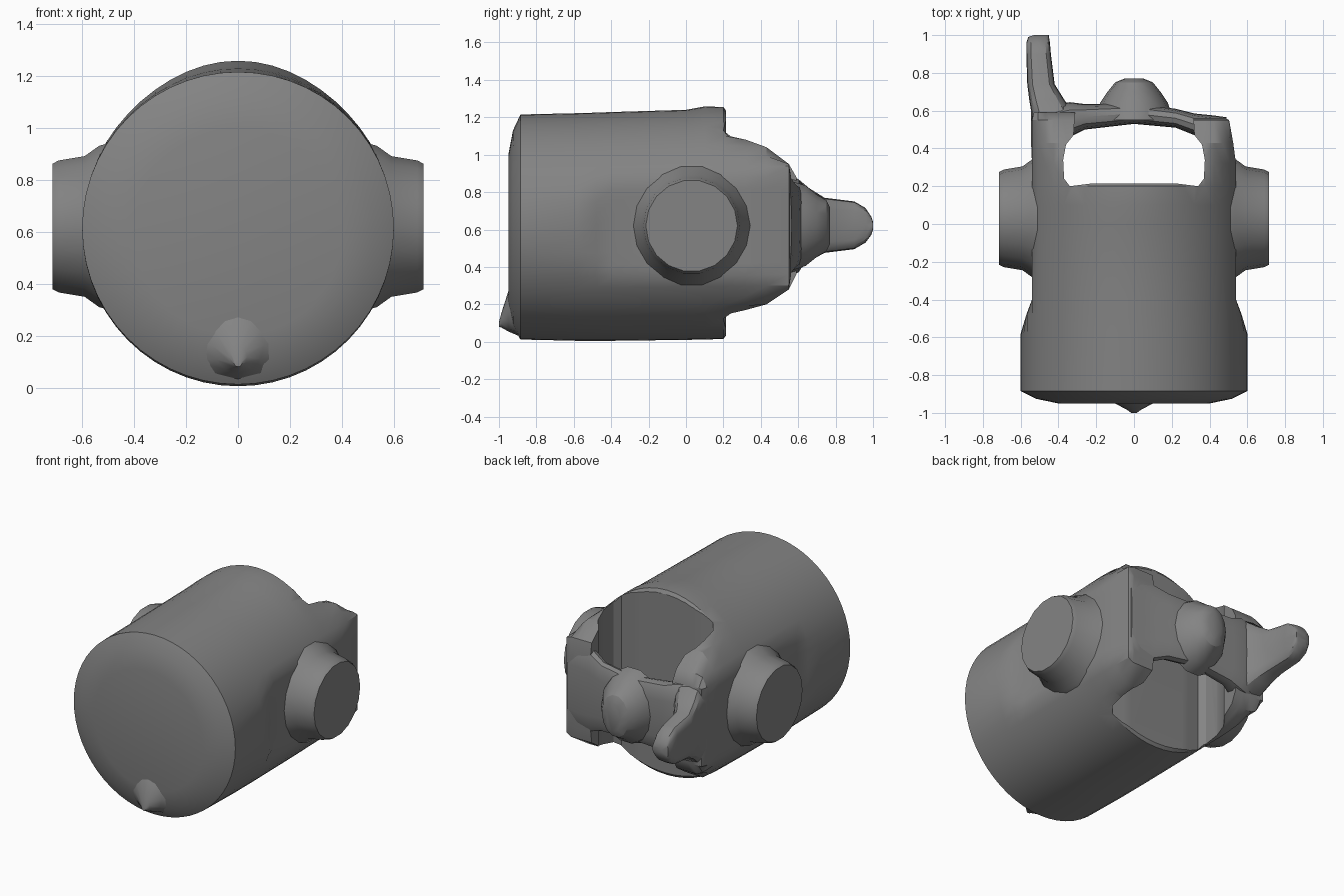
import bpy, bmesh, math

if "Cube" in bpy.data.objects:
    bpy.data.objects.remove(bpy.data.objects["Cube"])

# Dark grey finish for every part
dark = bpy.data.materials.new("dark_grey")
dark.diffuse_color = (0.23, 0.23, 0.23, 1)
dark.use_nodes = True
dark.node_tree.nodes["Principled BSDF"].inputs["Base Color"].default_value = dark.diffuse_color


def smooth(ob, angle=30):
    bpy.ops.object.select_all(action='DESELECT')
    ob.select_set(True)
    bpy.context.view_layer.objects.active = ob
    bpy.ops.object.shade_smooth_by_angle(angle=math.radians(angle))


def loft(name, rings):
    """Skin a list of equal-length vertex rings and cap both ends."""
    bm = bmesh.new()
    rows = [[bm.verts.new(p) for p in ring] for ring in rings]
    n = len(rows[0])
    for a, b in zip(rows, rows[1:]):
        for i in range(n):
            j = (i + 1) % n
            bm.faces.new((a[i], a[j], b[j], b[i]))
    bm.faces.new(rows[0][::-1])
    bm.faces.new(rows[-1])
    bmesh.ops.recalc_face_normals(bm, faces=bm.faces)
    mesh = bpy.data.meshes.new(name)
    bm.to_mesh(mesh)
    bm.free()
    mesh.materials.append(dark)
    ob = bpy.data.objects.new(name, mesh)
    bpy.context.collection.objects.link(ob)
    smooth(ob)
    return ob


def oval(n, ra, rb, power=2.0):
    """Superellipse outline as (a, b) pairs."""
    pts = []
    for i in range(n):
        t = 2 * math.pi * i / n
        c, s = math.cos(t), math.sin(t)
        pts.append((ra * math.copysign(abs(c) ** (2 / power), c),
                    rb * math.copysign(abs(s) ** (2 / power), s)))
    return pts


def clamp(v, lo, hi):
    return max(lo, min(hi, v))


# Barrel with flattened sides, tapering into the two rear arms
# (y, radius x, side limit, z low, z high, top bump, clip low, clip high)
sections = [
    (-0.95, 0.40, 0.60, 0.20, 1.00, 0, 0, 2),
    (-0.925, 0.52, 0.60, 0.08, 1.13, 0, 0, 2),
    (-0.885, 0.60, 0.60, 0.012, 1.215, 0, 0, 2),
    (-0.58, 0.60, 0.60, 0.005, 1.218, 0.004, 0, 2),
    (-0.48, 0.60, 0.57, 0.005, 1.22, 0.005, 0, 2),
    (-0.40, 0.60, 0.54, 0.005, 1.22, 0.008, 0, 2),
    (0.00, 0.60, 0.54, 0.01, 1.225, 0.015, 0, 2),
    (0.10, 0.60, 0.54, 0.012, 1.225, 0.033, 0, 2),
    (0.20, 0.60, 0.54, 0.015, 1.225, 0.03, 0, 2),
    (0.32, 0.60, 0.54, 0.015, 1.22, 0, 0.17, 1.08),
    (0.43, 0.60, 0.545, 0.02, 1.22, 0, 0.20, 1.04),
    (0.55, 0.60, 0.545, 0.02, 1.22, 0, 0.28, 0.95),
    (0.59, 0.60, 0.53, 0.02, 1.22, 0, 0.36, 0.88),
]
rings = []
for y, rx, lim, z0, z1, bump, lo, hi in sections:
    taper = max(0, y - 0.32) * 0.18      # right arm leans inward
    rz = (z1 - z0) / 2
    rings.append([(clamp(a, -lim, lim - taper),
                   y if y < 0.58 or a < 0 else 0.562,
                   clamp((z0 + z1) / 2 + b + bump * max(0, b / rz) ** 5, lo, hi))
                  for a, b in oval(56, rx, rz)])
body = loft("barrel_body", rings)

# Slot between the arms, open to the rear (crossbar closes it)
half = [(0.22, 0.215), (0.34, 0.20), (0.37, 0.24), (0.375, 0.34), (0.36, 0.42),
        (0.32, 0.47), (0.30, 0.8)]
outline = half + [(-x, y) for x, y in reversed(half)]
cutter = loft("slot_cutter", [[(x, y, z) for x, y in outline] for z in (-0.5, 2.0)])
mod = body.modifiers.new("slot", 'BOOLEAN')
mod.operation = 'DIFFERENCE'
mod.solver = 'EXACT'
mod.object = cutter
bpy.context.view_layer.objects.active = body
bpy.ops.object.modifier_apply(modifier=mod.name)
bpy.data.objects.remove(cutter)
smooth(body)

# Crossbar joining the arms: (x, y front, y rear, half height)
bar = [(-0.53, 0.46, 0.60, 0.24), (-0.42, 0.43, 0.63, 0.27),
       (-0.34, 0.46, 0.645, 0.26), (-0.26, 0.50, 0.635, 0.23), (0.0, 0.53, 0.64, 0.21),
       (0.22, 0.51, 0.61, 0.23), (0.32, 0.47, 0.585, 0.27), (0.42, 0.43, 0.575, 0.28),
       (0.49, 0.44, 0.565, 0.26)]
loft("rear_crossbar", [[(x, (y0 + y1) / 2 + a, 0.62 + b)
                        for a, b in oval(16, (y1 - y0) / 2, h, 3.2)]
                       for x, y0, y1, h in bar])

# Central boss on the crossbar
loft("rear_boss", [[(a, y, 0.62 + b) for a, b in oval(14, rx, rz)]
                   for y, rx, rz in [(0.55, 0.21, 0.25), (0.64, 0.18, 0.22),
                                     (0.70, 0.14, 0.17), (0.75, 0.10, 0.14),
                                     (0.77, 0.05, 0.10)]])

# Rounded tab on the left arm: (y, x left, x right, z low, z high)
tab = [(0.50, -0.543, -0.33, 0.36, 0.90), (0.60, -0.545, -0.33, 0.38, 0.87),
       (0.66, -0.555, -0.37, 0.43, 0.82), (0.74, -0.565, -0.42, 0.475, 0.77),
       (0.90, -0.57, -0.44, 0.495, 0.75), (0.96, -0.57, -0.445, 0.53, 0.715),
       (0.99, -0.56, -0.45, 0.57, 0.67), (1.00, -0.53, -0.45, 0.60, 0.64)]
loft("rear_tab", [[((x0 + x1) / 2 + a, y, (z0 + z1) / 2 + b)
                   for a, b in oval(16, (x1 - x0) / 2, (z1 - z0) / 2, 4)]
                  for y, x0, x1, z0, z1 in tab])

# Side pivots flaring into the barrel
for side, label in ((-1, "left"), (1, "right")):
    loft(label + "_pivot",
         [[(side * x, 0.03 + a, 0.62 + b) for a, b in oval(18, r, r)]
          for x, r in [(0.45, 0.34), (0.535, 0.315), (0.59, 0.275),
                       (0.69, 0.258), (0.715, 0.245)]])

# Small pointed lip at the bottom of the front face: (y, half width, z low, z high)
lip = [(-0.88, 0.22, 0.025, 0.36), (-0.95, 0.10, 0.055, 0.27),
       (-0.985, 0.035, 0.075, 0.16), (-1.0, 0.015, 0.08, 0.105)]
loft("front_lip", [[(a, y, (z0 + z1) / 2 + b) for a, b in oval(12, w, (z1 - z0) / 2)]
                   for y, w, z0, z1 in lip])
